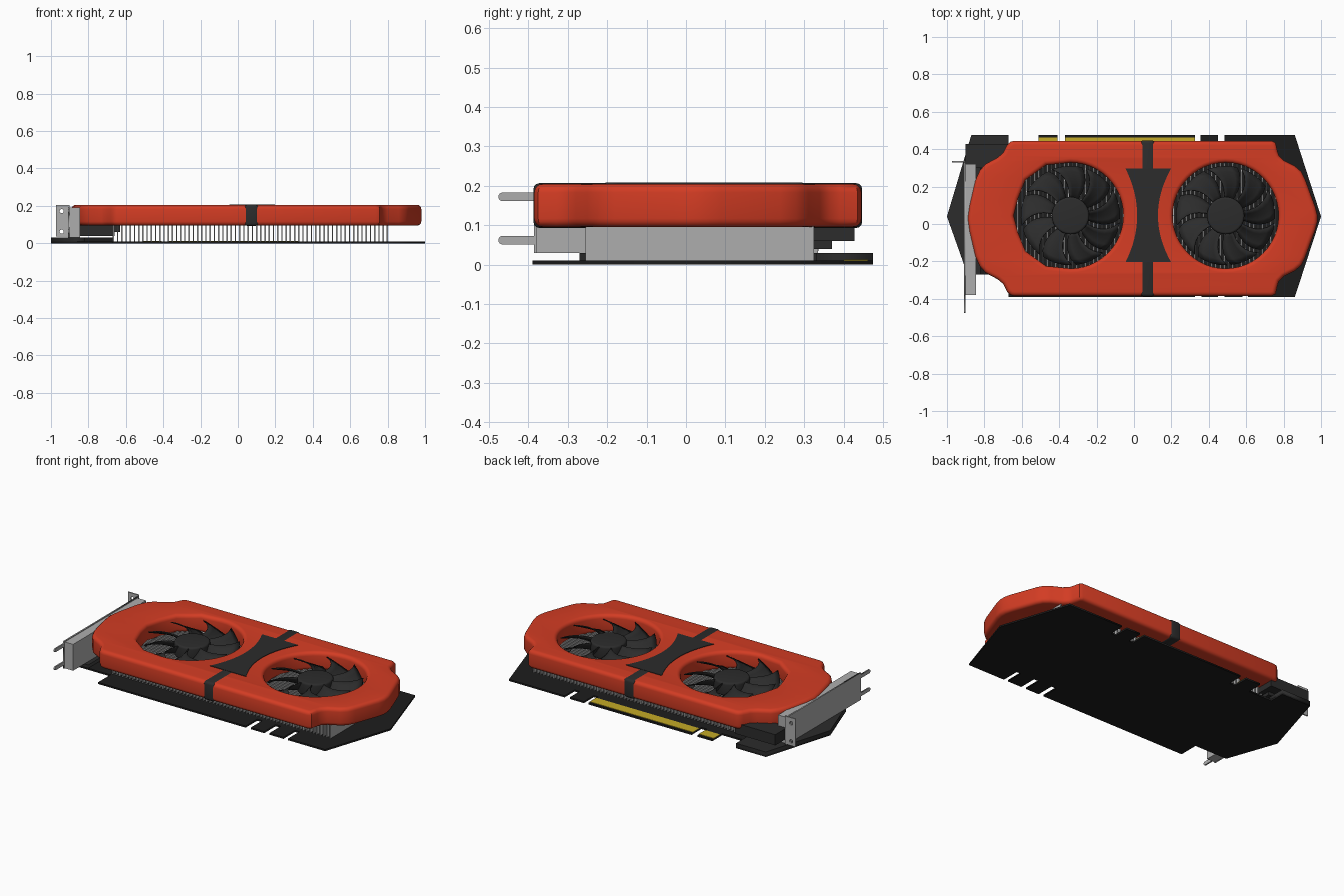
import bpy, bmesh, math
from mathutils import Matrix, Vector

if "Cube" in bpy.data.objects:
    bpy.data.objects.remove(bpy.data.objects["Cube"])


def material(name, rgb):
    m = bpy.data.materials.new(name)
    m.diffuse_color = (*rgb, 1)
    m.use_nodes = True
    m.node_tree.nodes["Principled BSDF"].inputs["Base Color"].default_value = m.diffuse_color
    return m


RED = material("red", (0.65, 0.045, 0.017))
DARK = material("dark", (0.025, 0.025, 0.025))
BLACK = material("black", (0.012, 0.012, 0.012))
GOLD = material("gold", (0.55, 0.40, 0.02))
GREY = material("grey", (0.42, 0.42, 0.42))


def smooth(ob, angle=35):
    bpy.ops.object.select_all(action='DESELECT')
    ob.select_set(True)
    bpy.context.view_layer.objects.active = ob
    bpy.ops.object.shade_smooth_by_angle(angle=math.radians(angle))


def plate(name, loops, z0, z1, mat, bevel=0.0, matrix=None):
    """Extruded outline (first loop) with holes (other loops), optional round edges."""
    cu = bpy.data.curves.new(name, 'CURVE')
    cu.dimensions, cu.fill_mode = '2D', 'BOTH'
    cu.extrude = (z1 - z0) / 2 - bevel
    cu.bevel_depth, cu.offset, cu.bevel_resolution = bevel, -bevel, 3
    for pts in loops:
        s = cu.splines.new('POLY')
        s.points.add(len(pts) - 1)
        for p, (x, y) in zip(s.points, pts):
            p.co = (x, y, 0, 1)
        s.use_cyclic_u = True
    ob = bpy.data.objects.new(name, cu)
    bpy.context.collection.objects.link(ob)
    bpy.ops.object.select_all(action='DESELECT')
    ob.select_set(True)
    bpy.context.view_layer.objects.active = ob
    bpy.ops.object.convert(target='MESH')
    ob = bpy.context.object
    ob.data.transform(Matrix.Translation((0, 0, (z0 + z1) / 2)))
    if matrix:
        ob.data.transform(matrix)
    ob.data.materials.clear()
    ob.data.materials.append(mat)
    if bevel:
        smooth(ob)
    return ob


def boxes(name, specs, mat, bevel=0.0):
    """One object made of boxes given as (x0, x1, y0, y1, z0, z1)."""
    bm = bmesh.new()
    for x0, x1, y0, y1, z0, z1 in specs:
        m = Matrix.Translation(((x0 + x1) / 2, (y0 + y1) / 2, (z0 + z1) / 2))
        bmesh.ops.create_cube(bm, size=1, matrix=m @ Matrix.Diagonal((x1 - x0, y1 - y0, z1 - z0, 1)))
    if bevel:
        bmesh.ops.bevel(bm, geom=bm.edges[:], offset=bevel, segments=3, affect='EDGES', profile=0.5)
    me = bpy.data.meshes.new(name)
    bm.to_mesh(me)
    bm.free()
    ob = bpy.data.objects.new(name, me)
    bpy.context.collection.objects.link(ob)
    me.materials.append(mat)
    if bevel:
        smooth(ob)
    return ob


def arc(cx, cy, r, a0, a1, n):
    return [(cx + r * math.cos(math.radians(a0 + (a1 - a0) * i / n)),
             cy + r * math.sin(math.radians(a0 + (a1 - a0) * i / n))) for i in range(n + 1)]


def notches(y_edge, y_in, spans):
    pts = []
    for a, b in spans:
        pts += [(a, y_edge), (a, y_in), (b, y_in), (b, y_edge)]
    return pts


# circuit board with edge slots on both long sides
board = [(-1, .04), (-.89, -.27), (-.67, -.27), (-.67, -.39)]
board += notches(-.39, -.28, [(.325, .36), (.45, .485), (.58, .61)])
board += [(.86, -.39), (1, .04), (.86, .475)]
board += notches(.475, .38, [(.485, .45), (.355, .325), (-.37, -.41), (-.51, -.67)])
board += [(-.87, .475)]
plate("circuit_board", [board], 0, .01, BLACK)
plate("end_plate", [[(-1, .04), (-.89, -.27), (-.82, -.27), (-.82, .33), (-.67, .33), (-.67, .475), (-.87, .475)]],
      .01, .03, DARK)
boxes("edge_contacts", [(-.37, .325, .40, .462, .009, .0125), (-.51, -.41, .40, .462, .009, .0125)], GOLD)

# heat sink fins
n_fins = 66
boxes("heatsink_fins", [(x, x + .007, -.255, .325, .009, .105)
                        for x in (-.67 + i * 1.465 / (n_fins - 1) for i in range(n_fins))], GREY)

# shroud: half outline mirrored about its centre line, with two fan openings
YC = .03
half = [(-.89, 0), (-.88, .07), (-.85, .20), (-.825, .255), (-.795, .29), (-.73, .325), (-.70, .35),
        (-.68, .39), (-.66, .41), (-.64, .415), (.735, .415), (.757, .405), (.767, .36), (.775, .335),
        (.80, .31), (.86, .28), (.895, .25), (.915, .21), (.97, .06), (.98, .02)]
outline = [(x, YC + y) for x, y in half] + [(x, YC - y) for x, y in reversed(half[1:])]
side = [(-.47, .27), (-.58, .19), (-.62, .09), (-.643, 0)]
left_hole = arc(-.34, .045, .283, -90, 90, 24) + [(x, .045 + y) for x, y in side] \
    + [(x, .045 - y) for x, y in reversed(side[:-1])]
right_hole = arc(.49, .045, .283, 0, 360, 48)[:-1]
plate("shroud", [outline, left_hole, right_hole], .095, .205, RED, bevel=.022)

# dark centre band and hourglass trim
boxes("centre_band", [(.035, .11, -.387, .447, .093, .2065)], DARK, bevel=.015)
ts = [i / 8 - 1 for i in range(17)]
glass = [(.128 + .07 * t * t, .046 + .25 * t) for t in ts] + [(.017 - .062 * t * t, .046 - .25 * t) for t in ts]
plate("hourglass_trim", [glass], .17, .208, DARK)


# fans: rounded hub and twisted swept blades
def fan(name, cx, cy, blades=9):
    bm = bmesh.new()
    rows, cols = 6, 4
    for b in range(blades):
        grid = []
        for i in range(rows + 1):
            f = i / rows
            r = .085 + .18 * f
            row = []
            for j in range(cols + 1):
                u = j / cols
                a = math.radians(b * 360 / blades + 26 * f * f - 12 * f + (u - .5) * (28 + 7 * f))
                z = .118 + .062 * (u ** 1.3) + .008 * f
                row.append(bm.verts.new((cx + r * math.cos(a), cy + r * math.sin(a), z)))
            grid.append(row)
        for i in range(rows):
            for j in range(cols):
                bm.faces.new((grid[i][j], grid[i + 1][j], grid[i + 1][j + 1], grid[i][j + 1]))
    me = bpy.data.meshes.new(name + "_blades")
    bm.to_mesh(me)
    bm.free()
    ob = bpy.data.objects.new(name + "_blades", me)
    bpy.context.collection.objects.link(ob)
    me.materials.append(DARK)
    mod = ob.modifiers.new("thickness", 'SOLIDIFY')
    mod.thickness, mod.offset = .005, 0
    smooth(ob)
    plate(name + "_hub", [arc(cx, cy, .1, 0, 360, 40)[:-1]], .105, .188, DARK, bevel=.012)


fan("left_fan", -.34, .045)
fan("right_fan", .49, .045)

# mounting bracket: sheet with two prongs, port housing, bent tab with screw holes
yz = Matrix(((0, 0, 1, 0), (1, 0, 0, 0), (0, 1, 0, 0), (0, 0, 0, 1)))
prongs = []
for z in (.172, .062):
    tip = arc(-.465, z, .011, 90, 270, 8)
    prongs += [(-.385, z + .011)] + tip + [(-.385, z - .011)]
plate("bracket_sheet", [[(.335, .03), (.335, .195), (-.385, .195)] + prongs + [(-.385, .03)]],
      -.909, -.901, GREY, matrix=yz)
boxes("port_housing", [(-.902, -.845, -.38, .32, .03, .19)], GREY)
xz = Matrix(((1, 0, 0, 0), (0, 0, 1, 0), (0, 1, 0, 0), (0, 0, 0, 1)))
plate("bracket_tab", [[(-.972, .035), (-.901, .035), (-.901, .205), (-.972, .205)]]
      + [arc(-.943, z, .011, 0, 360, 16)[:-1] for z in (.172, .062)], .328, .336, GREY, matrix=xz)

# dark connector block beside the bracket
boxes("connector_block", [(-.9, -.63, .30, .427, .06, .125), (-.86, -.66, .30, .37, .04, .065)], DARK)

# consistent outward normals
for ob in bpy.context.collection.objects:
    bm = bmesh.new()
    bm.from_mesh(ob.data)
    bmesh.ops.remove_doubles(bm, verts=bm.verts, dist=1e-5)
    bmesh.ops.recalc_face_normals(bm, faces=bm.faces)
    bm.to_mesh(ob.data)
    bm.free()
